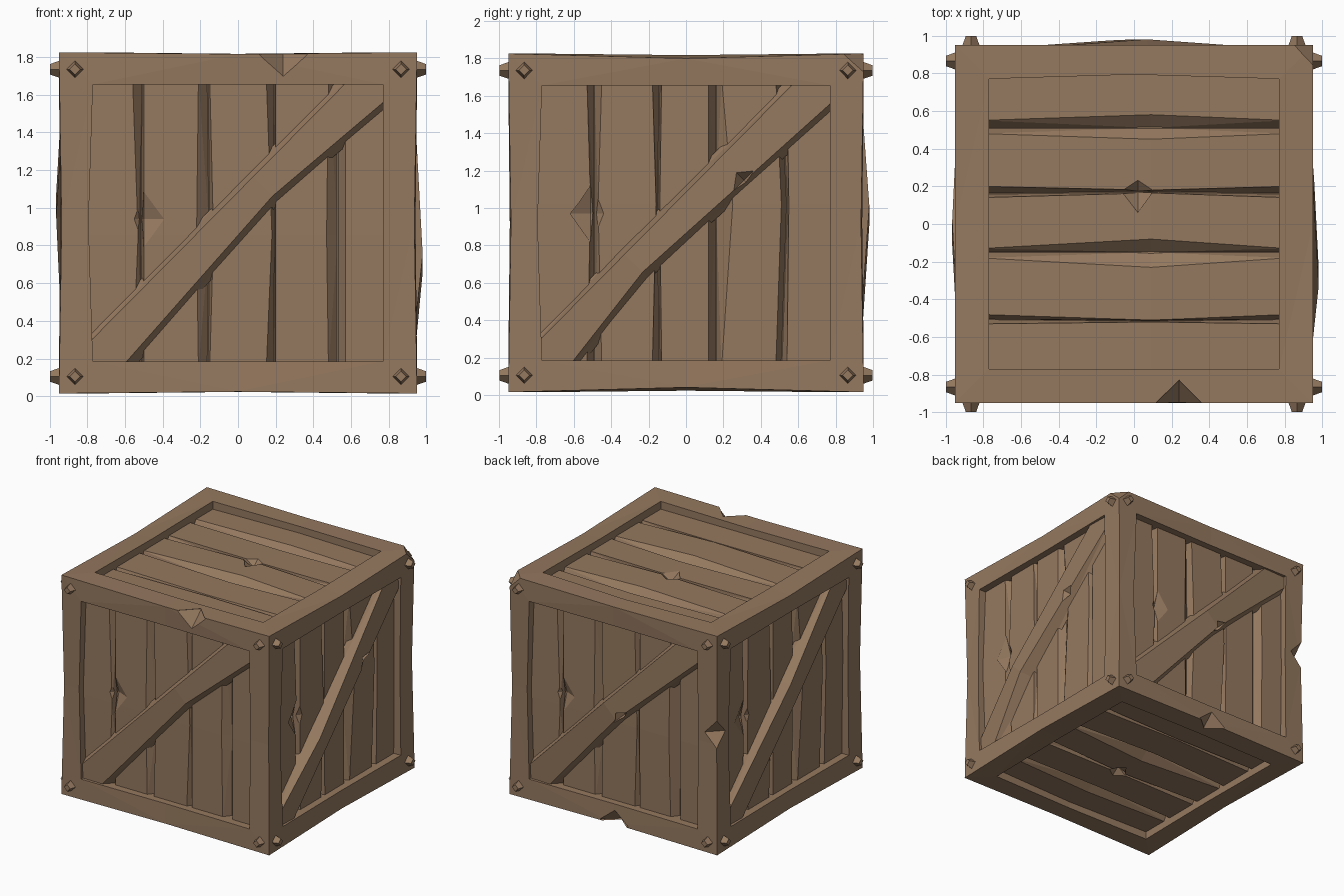
import bpy, bmesh, math, random
from mathutils import Matrix, Vector

if "Cube" in bpy.data.objects:
    bpy.data.objects.remove(bpy.data.objects["Cube"])
random.seed(4)

wood = bpy.data.materials.new("brown wood")
wood.diffuse_color = (0.30, 0.19, 0.115, 1)
wood.use_nodes = True
wood.node_tree.nodes["Principled BSDF"].inputs["Base Color"].default_value = wood.diffuse_color
CZ = 0.92


def finish(bm, name):
    bmesh.ops.recalc_face_normals(bm, faces=bm.faces)
    me = bpy.data.meshes.new(name)
    bm.to_mesh(me)
    bm.free()
    me.materials.append(wood)
    ob = bpy.data.objects.new(name, me)
    bpy.context.collection.objects.link(ob)
    return ob


def loft(bm, sections, M):
    rings = [[bm.verts.new(M @ Vector(p)) for p in s] for s in sections]
    n = len(rings[0])
    for r, q in zip(rings, rings[1:]):
        for i in range(n):
            j = (i + 1) % n
            bm.faces.new((r[i], r[j], q[j], q[i]))
    bm.faces.new(rings[0])
    bm.faces.new(rings[-1])


def chip(ob, c, along, in_a, in_b, M=Matrix()):
    """Cut a splintered wedge out of an edge."""
    c, along, a, b = map(Vector, (c, along, in_a, in_b))
    bm = bmesh.new()
    for p in (c + along, c - along, c + a, c + b, c - a - b):
        bm.verts.new(M @ p)
    bmesh.ops.convex_hull(bm, input=bm.verts)
    cutter = finish(bm, "chip_cutter")
    cutter.hide_render = True
    mod = ob.modifiers.new("chip", 'BOOLEAN')
    mod.operation, mod.solver, mod.object = 'DIFFERENCE', 'EXACT', cutter
    dg = bpy.context.evaluated_depsgraph_get()
    dg.update()
    me = bpy.data.meshes.new_from_object(ob.evaluated_get(dg))
    ob.modifiers.clear()
    ob.data = me
    bpy.data.objects.remove(cutter)


# Face frames: local u right, v up, w outward
def basis(u, v, w):
    M = Matrix((u, v, w)).transposed().to_4x4()
    M.translation = (0, 0, CZ)
    return M


front = basis((1, 0, 0), (0, 0, 1), (0, -1, 0))
sides = []
for k in range(4):
    sides.append(Matrix.Rotation(k * math.pi / 2, 4, 'Z') @ front)
top = basis((0, -1, 0), (1, 0, 0), (0, 0, 1))
bottom = basis((0, 1, 0), (1, 0, 0), (0, 0, -1))
names = ["front", "right", "back", "left", "top", "bottom"]
mats = sides + [top, bottom]


# Frame body: solid box with a recessed opening in every face
def bow(p):
    q = p - Vector((0, 0, CZ))
    if abs(q.z) < 0.01:
        q.x *= 0.985
        q.y *= 0.985
    elif abs(q.x) < 0.01:
        q.z *= 0.99
    elif abs(q.y) < 0.01:
        q.z *= 0.972
    return q + Vector((0, 0, CZ))


ring = [(-1, -1), (0, -1), (1, -1), (1, 0), (1, 1), (0, 1), (-1, 1), (-1, 0)]
bm = bmesh.new()
for i, M in enumerate(mats):
    hv, n, ov = (0.905, 0.95, 0.735) if i < 4 else (0.95, 0.905, 0.77)
    outer = [bm.verts.new(bow(M @ Vector((a * 0.95, b * hv, n)))) for a, b in ring]
    inner, deep = [], []
    for a, b in ring:
        f = 1.03 if (a, b) == (-1, 0) else 1.0
        sag = 0.008 if a * b == 0 else 0
        inner.append(bm.verts.new(M @ Vector((a * 0.77 * f, b * ov, n - sag))))
        deep.append(bm.verts.new(M @ Vector((a * 0.77 * f, b * ov, n - 0.12))))
    for a, b in ((outer, inner), (inner, deep)):
        for j in range(8):
            m = (j + 1) % 8
            bm.faces.new((a[j], a[m], b[m], b[j]))
    bm.faces.new(deep)
bmesh.ops.remove_doubles(bm, verts=bm.verts, dist=0.001)
bmesh.ops.triangulate(bm, faces=bm.faces)
frame = finish(bm, "crate_frame")
chip(frame, (0.24, -0.95, 1.815), (0.13, 0, 0), (0, 0.13, 0), (0, 0, -0.12))
chip(frame, (-0.94, 0.94, 1.0), (0, 0, 0.12), (0.11, 0, 0), (0, -0.11, 0))
chip(frame, (-0.01, 0.95, 0.03), (0.13, 0, 0), (0, -0.11, 0), (0, 0, 0.11))
chip(frame, (0.95, 0.95, 1.825), (0.1, 0, 0), (0, -0.11, 0), (0, 0, -0.1))

# Planks: grooves given as (left rim, valley, right rim) at the ends and the middle
front_gaps = [((-.56, -.51, -.50), (-.53, -.515, -.50)), ((-.21, -.16, -.15), (-.22, -.15, -.13)),
              ((.15, .19, .20), (.18, .195, .20)), ((.48, .53, .57), (.47, .53, .57))]
right_gaps = [((-.53, -.49, -.45), (-.51, -.49, -.47)), ((-.18, -.14, -.13), (-.16, -.15, -.14)),
              ((.12, .16, .19), (.12, .16, .25)), ((.48, .51, .54), (.51, .54, .55))]
top_gaps = [((-.55, -.51, -.48), (-.58, -.51, -.45)), ((-.20, -.16, -.14), (-.18, -.17, -.165)),
            ((.13, .15, .18), (.08, .15, .23)), ((.48, .505, .53), (.51, .515, .52))]
gap_sets = [front_gaps, right_gaps] * 2 + [top_gaps] * 2
lo, hi = ((-.83, -.83, -.83),) * 2, ((.83, .83, .83),) * 2

for i, (name, M, gaps) in enumerate(zip(names, mats, gap_sets)):
    n, ov = (0.95, 0.735) if i < 4 else (0.905, 0.77)
    cols = [lo] + gaps + [hi]
    mid = random.uniform(-0.12, 0.12)
    bm = bmesh.new()
    for g, h in zip(cols, cols[1:]):
        secs = []
        for v, e, lift in ((-ov - 0.04, 0, 0), (mid, 1, random.uniform(0, .012)), (ov + 0.04, 0, 0)):
            w = n - 0.065 + lift
            secs.append([(g[e][1], v, n - 0.125), (g[e][2], v, w),
                         (h[e][0], v, w), (h[e][1], v, n - 0.125)])
        loft(bm, secs, M)
    bmesh.ops.triangulate(bm, faces=bm.faces)
    planks = finish(bm, name + "_planks")
    if i >= 4:
        chip(planks, (-.17, .02, n - .06), (0, .09, 0), (.12, 0, 0), (0, 0, -.05), M)
    elif i % 2 == 0:
        chip(planks, (-.50, .02, n - .06), (0, .15, 0), (.11, 0, 0), (0, 0, -.05), M)
    else:
        chip(planks, (-.51, .05, n - .06), (0, .17, 0), (-.13, 0, 0), (0, 0, -.05), M)

# Diagonal braces: (kink position, kink offset, kink height) per side
kinks = [(.23, -.03, .945), (-.35, -.02, .98), (.02, -.04, .98), (.1, -.05, .965)]
turn = Matrix.Rotation(math.radians(45.3), 4, 'Z')
for name, M, (s0, t0, w0) in zip(names, sides, kinks):
    secs = []
    for s, t, w in ((-1.08, -.105, .925), (s0, t0, w0), (1.08, -.105, .925)):
        secs.append([(s, .155, .86), (s, .115, w), (s, t, w), (s, t - .05, .86)])
    bm = bmesh.new()
    loft(bm, secs, M @ turn)
    bmesh.ops.triangulate(bm, faces=bm.faces)
    brace = finish(bm, name + "_brace")
    if name in ("right", "back"):
        s = .38 if name == "right" else .06
        t = -.06 if name == "right" else -.045
        chip(brace, (s, t, .965), (.09, 0, 0), (0, .07, 0), (0, 0, -.07), M @ turn)

# Corner bolts: tapered diamond studs
for name, M in zip(names, sides):
    bm = bmesh.new()
    for u in (-.865, .865):
        for v in (-.815, .815):
            bmesh.ops.create_cone(bm, cap_ends=True, segments=4, radius1=.056, radius2=.028, depth=.08,
                                  matrix=M @ Matrix.Translation((u, v, .957)))
    finish(bm, name + "_bolts")
